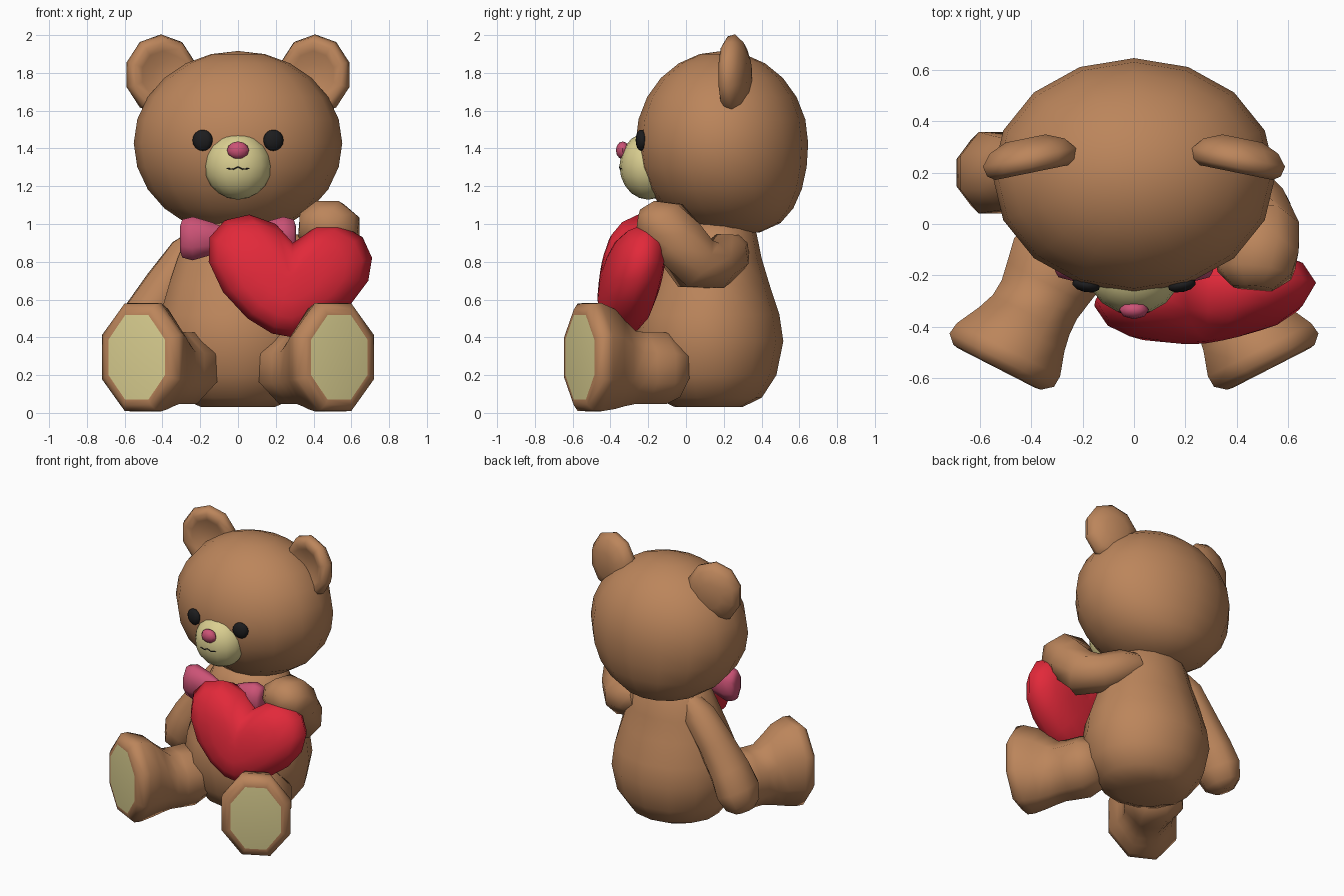
import bpy, bmesh, math
from mathutils import Vector

if "Cube" in bpy.data.objects:
    bpy.data.objects.remove(bpy.data.objects["Cube"])


def material(name, rgb):
    m = bpy.data.materials.new(name)
    m.diffuse_color = (*rgb, 1)
    m.use_nodes = True
    m.node_tree.nodes["Principled BSDF"].inputs["Base Color"].default_value = m.diffuse_color
    return m


BROWN = material("brown fur", (0.50, 0.235, 0.105))
CREAM = material("cream felt", (0.70, 0.62, 0.28))
RED = material("red plush", (0.76, 0.022, 0.042))
PINK = material("pink satin", (0.60, 0.085, 0.18))
BLACK = material("black", (0.012, 0.012, 0.013))


def finish(name, bm, mats, angle=62):
    bmesh.ops.recalc_face_normals(bm, faces=bm.faces[:])
    me = bpy.data.meshes.new(name)
    bm.to_mesh(me)
    bm.free()
    for m in mats:
        me.materials.append(m)
    ob = bpy.data.objects.new(name, me)
    bpy.context.collection.objects.link(ob)
    bpy.ops.object.select_all(action='DESELECT')
    ob.select_set(True)
    bpy.context.view_layer.objects.active = ob
    bpy.ops.object.shade_smooth_by_angle(angle=math.radians(angle))
    return ob


def skin(bm, rings):
    """Bridge consecutive closed rings and cap both ends; returns the first cap."""
    vs = [[bm.verts.new(p) for p in r] for r in rings]
    n = len(vs[0])
    for a, b in zip(vs, vs[1:]):
        for i in range(n):
            j = (i + 1) % n
            bm.faces.new((a[i], a[j], b[j], b[i]))
    bm.faces.new(vs[-1])
    return bm.faces.new(vs[0])


def tube(name, stations, mats, n=10, axis=None, sx=1, first_mat=0):
    """Loft ellipses; station = (x, y, z, half width, half height)."""
    pts = [Vector(s[:3]) for s in stations]
    rings = []
    for k, (p, s) in enumerate(zip(pts, stations)):
        d = axis or pts[min(k + 1, len(pts) - 1)] - pts[max(k - 1, 0)]
        d = Vector(d).normalized()
        ref = Vector((0, 1, 0)) if abs(d.z) > 0.95 else Vector((0, 0, 1))
        side = d.cross(ref).normalized()
        up = side.cross(d)
        ring = []
        for i in range(n):
            a = 2 * math.pi * (i + 0.5) / n
            v = p + side * s[3] * 1.04 * math.cos(a) + up * s[4] * 1.04 * math.sin(a)
            ring.append((v.x * sx, v.y, v.z))
        rings.append(ring)
    bm = bmesh.new()
    cap = skin(bm, rings)
    cap.material_index = first_mat
    return finish(name, bm, mats)


def ball(name, loc, size, mat, seg=16, rings=10, yaw=0, lean=0):
    bm = bmesh.new()
    bmesh.ops.create_uvsphere(bm, u_segments=seg, v_segments=rings, radius=1)
    bmesh.ops.scale(bm, vec=size, verts=bm.verts)
    for v in bm.verts:  # push the underside backwards, less at the front
        if v.co.z < 0:
            f = 0.6 + 0.4 * max(-1, min(1, v.co.y / 0.2))
            v.co.y += lean * f * v.co.z ** 2
    ob = finish(name, bm, [mat])
    ob.location = loc
    ob.rotation_euler.z = yaw
    return ob


# Head, muzzle, nose
ball("head", (0, 0.19, 1.428), (0.552, 0.457, 0.488), BROWN, 16, 12, lean=0.46)
ball("muzzle", (0, -0.2, 1.307), (0.177, 0.152, 0.178), CREAM, 16, 10)
ball("nose", (0, -0.335, 1.39), (0.058, 0.036, 0.047), PINK, 8, 6)

# Mouth stitch: two shallow arcs
for side, sx in (("right", -1), ("left", 1)):
    tube(side + "_mouth_stitch",
         [(0.0, -0.351, 1.303, .003, .003), (0.025, -0.35, 1.29, .003, .003),
          (0.06, -0.342, 1.294, .003, .003)], [BLACK], n=6, sx=sx)

# Mirrored parts: eyes, ears, bow loops, legs
for side, sx in (("right", -1), ("left", 1)):
    ball(side + "_eye", (sx * 0.187, -0.238, 1.443), (0.056, 0.028, 0.056), BLACK, 10, 8, sx * 0.2)

    # ear: rounded back, rim, then a dished front
    n = Vector((-0.2, -0.98, 0)).normalized()
    c = Vector((0.408, 0.26, 1.79))
    ear = [(-.075, .08), (-.045, .15), (0, .187), (.04, .178), (.06, .15),
           (.045, .11), (.025, .05)]
    tube(side + "_ear", [(*(c + n * t), r, r * 1.1) for t, r in ear], [BROWN], n=10, axis=n, sx=sx)

    tube(side + "_bow_loop",
         [(x, -0.15, 0.923, w, h) for x, w, h in
          ((0, .035, .045), (.06, .04, .055), (.14, .065, .09), (.24, .075, .12),
           (.295, .06, .105), (.308, .035, .065))], [PINK], n=8, axis=(1, 0, 0), sx=sx)

    # leg: foot with cream sole narrowing to ankle, then hip (drifting inwards)
    back = Vector((-0.456, 0.89, 0))
    sole = Vector((0.536, -0.562, 0))
    leg = [(0, .176, .232, .294), (.004, .20, .262, .294), (.035, .238, .296, .295),
           (.08, .236, .298, .295), (.17, .195, .275, .285), (.235, .175, .235, .262),
           (.30, .172, .20, .24), (.37, .185, .198, .236), (.47, .205, .198, .236),
           (.56, .175, .16, .236), (.62, .09, .08, .236)]
    tube(side + "_leg",
         [(sole.x + back.x * t - 0.03 * min(1, t / .25), sole.y + back.y * t, z, w, h)
          for t, w, h, z in leg],
         [BROWN, CREAM], n=8, axis=back, sx=sx, first_mat=1)

ball("bow_knot", (0, -0.15, 0.925), (0.06, 0.06, 0.06), PINK, 8, 6)

# Pear-shaped body
tube("body",
     [(0, y, z, rx, ry) for z, y, rx, ry in
      ((.03, .12, .19, .17), (.08, .12, .30, .27), (.20, .12, .385, .345),
       (.38, .12, .42, .38), (.52, .12, .405, .36), (.68, .13, .36, .30),
       (.82, .14, .315, .25), (.95, .15, .26, .215), (1.02, .16, .19, .16))],
     [BROWN], n=14, axis=(0, 0, 1))

# Hanging arm
tube("right_arm",
     [(-.18, .22, .93, .07, .07), (-.26, .22, .84, .11, .11), (-.38, .21, .67, .125, .12),
      (-.49, .20, .50, .15, .13), (-.555, .20, .37, .165, .14), (-.595, .20, .28, .135, .11),
      (-.615, .20, .235, .07, .06)], [BROWN], n=8)

# Bent arm hugging the heart
tube("left_arm",
     [(.18, .26, .87, .08, .08), (.27, .22, .835, .12, .12), (.40, .15, .78, .125, .125),
      (.48, .05, .79, .135, .15), (.50, -.04, .91, .15, .15), (.48, -.11, .985, .165, .15),
      (.47, -.19, 1.01, .15, .12), (.465, -.25, 1.02, .08, .06)], [BROWN], n=8)

# Puffy heart: outline in x,z shrunk towards its middle while bulging in y
outline = [(.29, .90), (.20, 1.0), (.06, 1.05), (-.07, 1.02), (-.15, .93), (-.155, .8),
           (-.08, .64), (.05, .5), (.18, .42), (.29, .40), (.45, .47), (.6, .58),
           (.69, .7), (.71, .82), (.66, .93), (.54, 1.0), (.42, .99)]
cx, cz = 0.28, 0.72
rings = []
for s, h in ((.12, -.16), (.4, -.152), (.68, -.128), (.88, -.08), (1, 0),
             (.88, .085), (.68, .13), (.4, .15), (.12, .155)):
    ring = []
    for x, z in outline:
        x, z = cx + (x - cx) * s, cz + (z - cz) * s
        ring.append((x, -0.285 + 0.1 * (x - cx) + 0.18 * (z - 0.75) + h, z))
    rings.append(ring)
bm = bmesh.new()
skin(bm, rings)
finish("heart", bm, [RED], 80)
